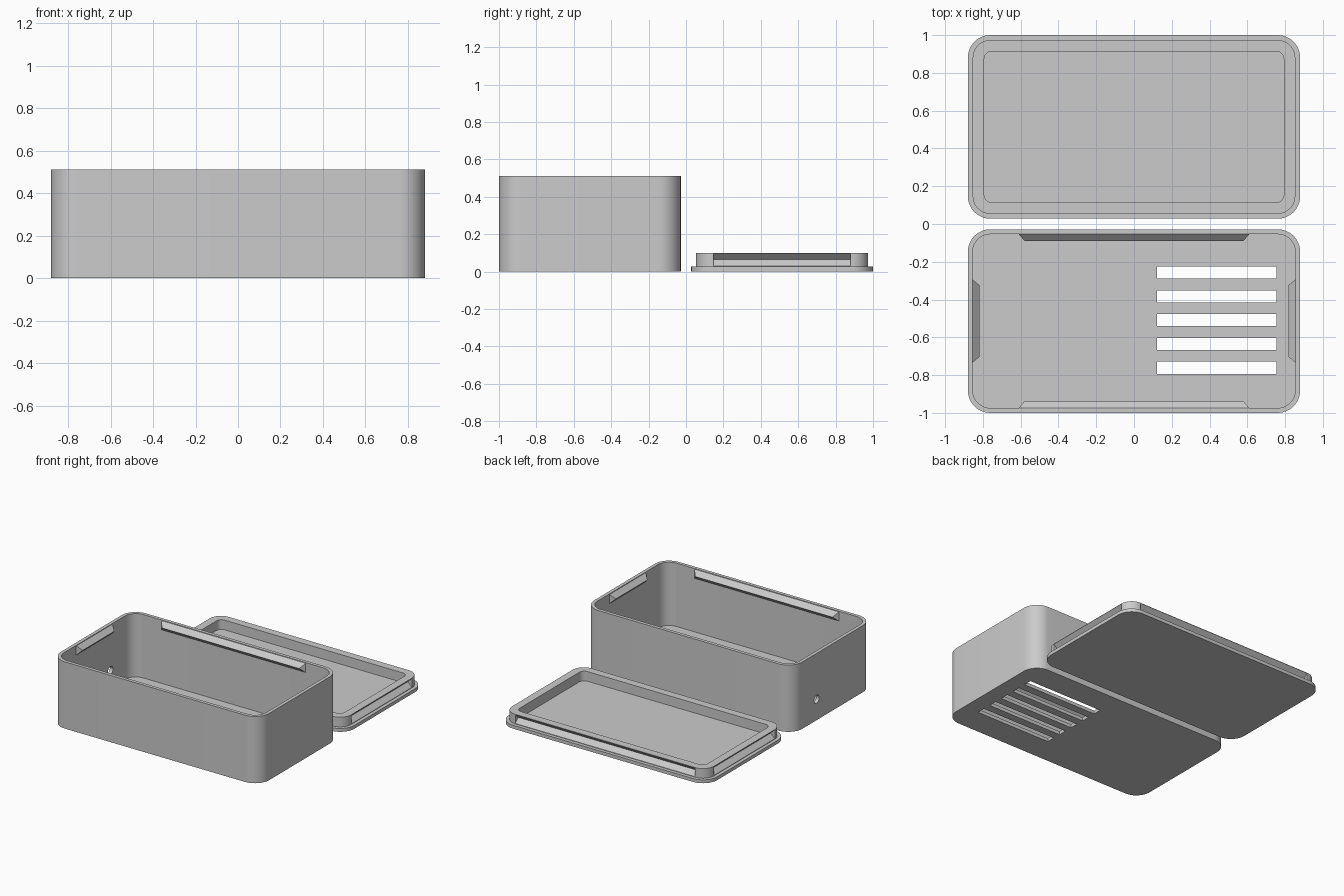
import bpy, bmesh, math
from mathutils import Vector, Matrix

if "Cube" in bpy.data.objects:
    bpy.data.objects.remove(bpy.data.objects["Cube"], do_unlink=True)

# Overall dimensions
HALF_X, HALF_Y = 0.88, 0.486
CY = 0.514                      # centre distance of box and lid from the middle
HEIGHT, FLOOR, WALL = 0.51, 0.026, 0.026
RADIUS, LIP_TOP = 0.12, 0.1
DEPTH = 0.035                   # snap ridge and groove depth

grey = bpy.data.materials.new("plain_grey")
grey.use_nodes = True
grey.diffuse_color = (0.6, 0.6, 0.6, 1)
grey.node_tree.nodes["Principled BSDF"].inputs["Base Color"].default_value = grey.diffuse_color


def add_object(name, bm):
    bmesh.ops.recalc_face_normals(bm, faces=bm.faces)
    mesh = bpy.data.meshes.new(name)
    bm.to_mesh(mesh)
    bm.free()
    mesh.materials.append(grey)
    obj = bpy.data.objects.new(name, mesh)
    bpy.context.collection.objects.link(obj)
    return obj


def rounded_block(name, hx, hy, r, cy, z0, z1, steps=12):
    """Upright block with rounded vertical corners."""
    bm = bmesh.new()
    ring = []
    for i, (sx, sy) in enumerate([(1, 1), (-1, 1), (-1, -1), (1, -1)]):
        for s in range(steps + 1):
            a = math.pi / 2 * (i + s / steps)
            ring.append(bm.verts.new((sx * (hx - r) + r * math.cos(a),
                                      cy + sy * (hy - r) + r * math.sin(a), z0)))
    face = bm.faces.new(ring)
    top = bmesh.ops.extrude_face_region(bm, geom=[face])["geom"]
    bmesh.ops.translate(bm, vec=(0, 0, z1 - z0),
                        verts=[v for v in top if isinstance(v, bmesh.types.BMVert)])
    return add_object(name, bm)


def cuboid(name, size, centre):
    bm = bmesh.new()
    bmesh.ops.create_cube(bm, size=1, matrix=Matrix.Translation(centre) @ Matrix.Diagonal((*size, 1)))
    return add_object(name, bm)


def wedge(name, centre, angle, half_len, taper, z0, z1, back=0.0):
    """Triangular bar pointing along its local +y, with ends sloped by taper."""
    bm = bmesh.new()
    ends = []
    for s in (-1, 1):
        pts = [(s * half_len, -back, z0), (s * (half_len - taper), DEPTH, (z0 + z1) / 2),
               (s * half_len, -back, z1)]
        ends.append([bm.verts.new(p) for p in pts])
        bm.faces.new(ends[-1])
    for i in range(3):
        j = (i + 1) % 3
        bm.faces.new((ends[0][i], ends[0][j], ends[1][j], ends[1][i]))
    bm.transform(Matrix.Translation(centre) @ Matrix.Rotation(angle, 4, 'Z'))
    return add_object(name, bm)


def cut(obj, cutters):
    """Subtract the cutters from the object, then discard them."""
    for c in cutters:
        c.hide_render = True
        mod = obj.modifiers.new("cut", 'BOOLEAN')
        mod.operation, mod.solver, mod.object = 'DIFFERENCE', 'EXACT', c
    graph = bpy.context.evaluated_depsgraph_get()
    mesh = bpy.data.meshes.new_from_object(obj.evaluated_get(graph))
    obj.modifiers.clear()
    obj.data = mesh
    for c in cutters:
        bpy.data.objects.remove(c, do_unlink=True)


def smooth(obj):
    bpy.ops.object.select_all(action='DESELECT')
    obj.select_set(True)
    bpy.context.view_layer.objects.active = obj
    bpy.ops.object.shade_smooth_by_angle(angle=math.radians(25))


# Inward direction of each of the four walls, as a turn of the wedge about z
sides = [("right", Vector((-1, 0, 0)), -math.pi / 2), ("left", Vector((1, 0, 0)), math.pi / 2),
         ("front", Vector((0, -1, 0)), 0), ("back", Vector((0, 1, 0)), math.pi)]
in_x, in_y, in_r = HALF_X - WALL, HALF_Y - WALL, RADIUS - WALL

# Open box with floor slots and a cable hole
box = rounded_block("box", HALF_X, HALF_Y, RADIUS, -CY, 0, HEIGHT)
cut(box, [rounded_block("cavity", in_x, in_y, in_r, -CY, FLOOR, HEIGHT + 0.1)])
cutters = [cuboid("slot", (0.635, 0.064, 0.2), (0.438, -CY + 0.126 * i + 0.005, 0))
           for i in range(-2, 3)]
bm = bmesh.new()
bmesh.ops.create_cone(bm, cap_ends=True, segments=32, radius1=0.03, radius2=0.03, depth=0.2,
                      matrix=Matrix.Translation((-HALF_X, -0.32, 0.16)) @ Matrix.Rotation(math.pi / 2, 4, 'Y'))
cutters.append(add_object("hole", bm))
cut(box, cutters)
smooth(box)

# Snap ridges inside the rim
for side, d, angle in sides:
    long_side = d.y != 0
    wall = Vector((d.x * in_x, d.y * in_y - CY, 0))
    wedge(side + "_snap_ridge", wall, angle, 0.61 if long_side else 0.22, 0.03,
          HEIGHT - 0.075, HEIGHT - 0.005)

# Lid plate
smooth(rounded_block("lid_plate", HALF_X, HALF_Y, RADIUS, CY, 0, FLOOR))

# Lid lip with a snap groove along each straight side
lip = rounded_block("lid_lip", in_x, in_y, in_r, CY, FLOOR, LIP_TOP)
cut(lip, [rounded_block("opening", 0.793, 0.4, 0.04, CY, -0.1, 0.2)])
cutters = []
for side, d, angle in sides:
    half = (in_x if d.y else in_y) - in_r
    wall = Vector((d.x * in_x, d.y * in_y + CY, 0))
    cutters.append(wedge("groove", wall, angle, half, 0, FLOOR + 0.003, LIP_TOP - 0.002, 0.001))
cut(lip, cutters)
smooth(lip)
